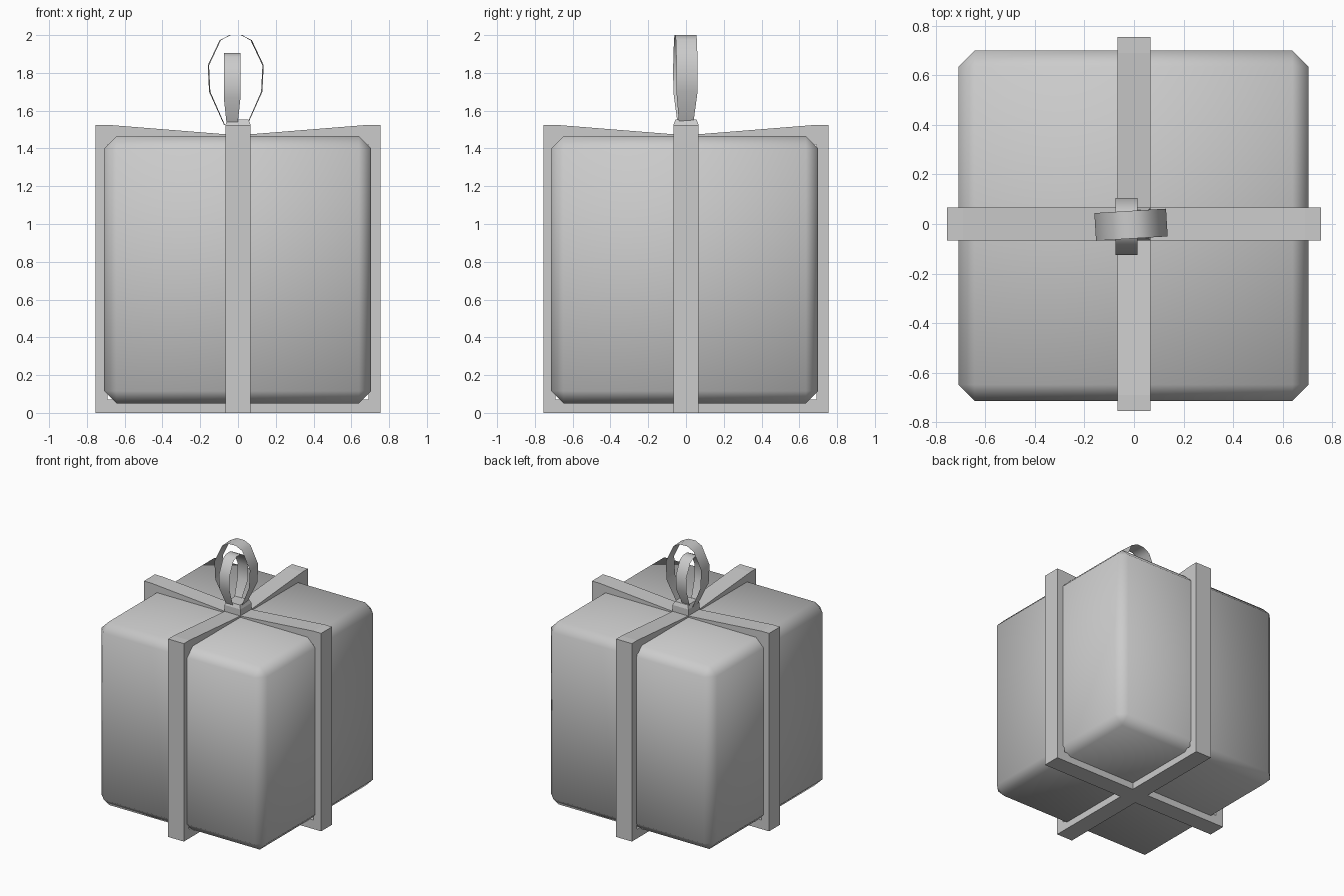
import bpy
import bmesh
from math import radians
from mathutils import Matrix

if "Cube" in bpy.data.objects:
    bpy.data.objects.remove(bpy.data.objects["Cube"])


def add_object(name, bm, smooth=None):
    mesh = bpy.data.meshes.new(name)
    bm.to_mesh(mesh)
    bm.free()
    ob = bpy.data.objects.new(name, mesh)
    bpy.context.collection.objects.link(ob)
    if smooth is not None:
        bpy.ops.object.select_all(action='DESELECT')
        bpy.context.view_layer.objects.active = ob
        ob.select_set(True)
        bpy.ops.object.shade_smooth_by_angle(angle=radians(smooth))
    return ob


# Gift box: cube with single chamfer, smooth shaded
bm = bmesh.new()
bmesh.ops.create_cube(bm, size=1.414)
bmesh.ops.bevel(bm, geom=bm.edges[:], offset=0.065, segments=1,
                affect='EDGES', profile=0.5)
bmesh.ops.translate(bm, verts=bm.verts, vec=(-0.002, -0.007, 0.758))
add_object("gift_box", bm, smooth=60)

# Ribbon bands: closed frames that dip towards the knot on top
HALF_OUTER = [(0.755, 0), (0.755, 1.525), (0.69, 1.525), (0.065, 1.475)]
HALF_INNER = [(0.69, 0.07), (0.69, 1.42), (0.68, 1.42), (0.065, 1.41)]


def mirrored(half):
    return half + [(-x, z) for x, z in reversed(half)]


def ribbon(name, angle):
    bm = bmesh.new()
    rings = [[bm.verts.new((x, y, z)) for x, z in mirrored(half)]
             for half, y in ((HALF_OUTER, -0.067), (HALF_OUTER, 0.067),
                             (HALF_INNER, 0.067), (HALF_INNER, -0.067))]
    n = len(rings[0])
    for r in range(4):
        a, b = rings[r], rings[(r + 1) % 4]
        for i in range(n):
            j = (i + 1) % n
            bm.faces.new((a[i], a[j], b[j], b[i]))
    bmesh.ops.recalc_face_normals(bm, faces=bm.faces)
    bm.transform(Matrix.Rotation(radians(angle), 4, 'Z'))
    add_object(name, bm)


ribbon("ribbon_side_to_side", 0)
ribbon("ribbon_front_to_back", 90)

# Knot: small tapered block at the crossing
bm = bmesh.new()
bmesh.ops.create_cube(bm, size=1)
for v in bm.verts:
    top = v.co.z > 0
    s = 0.112 if top else 0.134
    v.co = (v.co.x * s, v.co.y * s, 1.552 if top else 1.47)
for v in bm.verts:
    if v.co.z < 1.5:
        v.co.z = 1.525
base = [f for f in bm.faces if f.normal.z < -0.9 or all(v.co.z < 1.53 for v in f.verts)]
ext = bmesh.ops.extrude_face_region(bm, geom=base)
bmesh.ops.translate(bm, vec=(0, 0, -0.06),
                    verts=[g for g in ext["geom"] if isinstance(g, bmesh.types.BMVert)])
bmesh.ops.delete(bm, geom=base, context='FACES_ONLY')
bmesh.ops.recalc_face_normals(bm, faces=bm.faces)
add_object("knot", bm)

# Bow loops: thin strips (offset, height, half width), narrowing at the knot
HALF_LOOP = [(0.06, 0.0, 0.037), (0.138, 0.175, 0.056), (0.145, 0.315, 0.056),
             (0.082, 0.448, 0.056), (0.03, 0.475, 0.056)]


def bow_loop(name, scale, angle, location):
    path = HALF_LOOP + [(-u, z, w) for u, z, w in reversed(HALF_LOOP)]
    bm = bmesh.new()
    pairs = [(bm.verts.new((u, -w, z)), bm.verts.new((u, w, z))) for u, z, w in path]
    for (a, b), (c, d) in zip(pairs, pairs[1:]):
        bm.faces.new((a, b, d, c))
    bm.transform(Matrix.Translation(location) @ Matrix.Rotation(radians(angle), 4, 'Z')
                 @ Matrix.Scale(scale, 4))
    add_object(name, bm, smooth=60)


bow_loop("large_bow_loop", 1.0, 3.5, (-0.012, -0.003, 1.525))
bow_loop("small_bow_loop", 0.79, 90, (-0.031, -0.01, 1.53))
